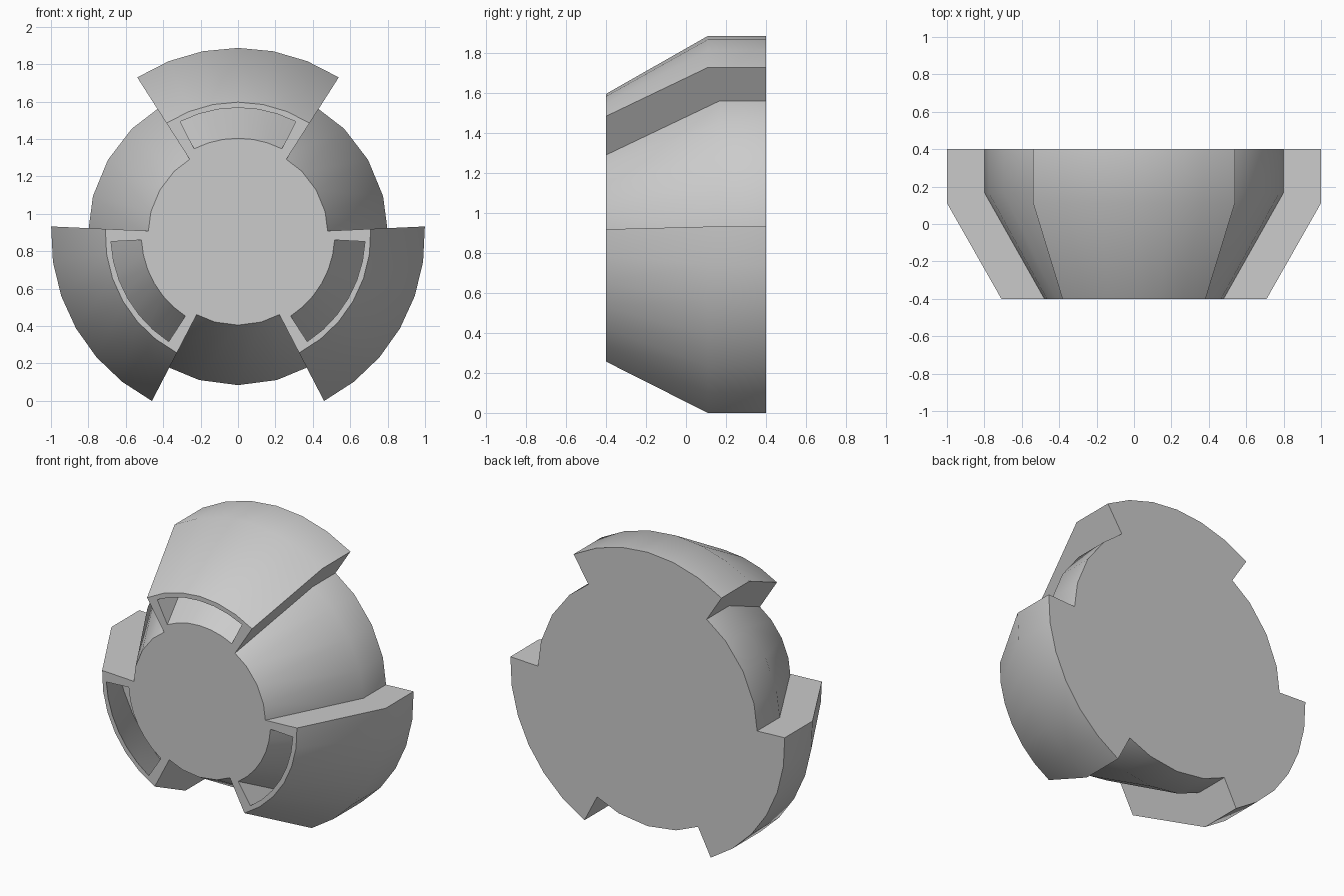
import bpy, bmesh, math

if "Cube" in bpy.data.objects:
    bpy.data.objects.remove(bpy.data.objects["Cube"])

CZ = 0.887                    # height of the shared axis (runs along y)
HALF = math.radians(32.6)     # half width of each fin
POCKET = math.radians(27.0)   # half width of each front recess
SEG = 6

grey = bpy.data.materials.new("light_grey")
grey.diffuse_color = (0.6, 0.6, 0.6, 1)
grey.use_nodes = True
grey.node_tree.nodes["Principled BSDF"].inputs["Base Color"].default_value = grey.diffuse_color


def point(bm, a, r, y):
    return bm.verts.new((r * math.sin(a), y, CZ + r * math.cos(a)))


def bridge(bm, a, b):
    n = len(a)
    for i in range(n):
        j = (i + 1) % n
        bm.faces.new((a[i], a[j], b[j], b[i]))


def finish(bm, name):
    bmesh.ops.recalc_face_normals(bm, faces=bm.faces[:])
    me = bpy.data.meshes.new(name)
    bm.to_mesh(me)
    bm.free()
    me.materials.append(grey)
    me.shade_smooth()
    me.set_sharp_from_angle(angle=math.radians(32))
    ob = bpy.data.objects.new(name, me)
    bpy.context.collection.objects.link(ob)
    return ob


# central core: cone widening into a short cylinder
bm = bmesh.new()
rings = [[point(bm, 2 * math.pi * i / 24, r, y) for i in range(24)]
         for y, r in ((-0.4, 0.482), (0.165, 0.803), (0.4, 0.803))]
for a, b in zip(rings, rings[1:]):
    bridge(bm, a, b)
bm.faces.new(rings[0])
bm.faces.new(rings[-1])
finish(bm, "core")


def fin(name, centre):
    bm = bmesh.new()

    def loop(half, r_out, y_out, r_in, y_in):
        angles = [centre - half + 2 * half * i / SEG for i in range(SEG + 1)]
        return ([point(bm, a, r_out, y_out) for a in angles] +
                [point(bm, a, r_in, y_in) for a in reversed(angles)])

    def cap(lp):
        n = len(lp)
        for i in range(SEG):
            bm.faces.new((lp[i], lp[i + 1], lp[n - 2 - i], lp[n - 1 - i]))

    loops = [
        loop(HALF, 1.0, 0.4, 0.795, 0.4),         # back
        loop(HALF, 1.0, 0.11, 0.795, 0.165),      # shoulder
        loop(HALF, 0.71, -0.4, 0.475, -0.4),      # front rim, outside
        loop(POCKET, 0.68, -0.4, 0.517, -0.4),    # front rim, inside
        loop(POCKET, 0.965, 0.1, 0.81, 0.1),      # recess floor
    ]
    for a, b in zip(loops, loops[1:]):
        bridge(bm, a, b)
    cap(loops[0])
    cap(loops[-1])
    return finish(bm, name)


# three flared fins around the core
for label, deg in (("top", 0), ("right", 120), ("left", 240)):
    fin("fin_" + label, math.radians(deg))
